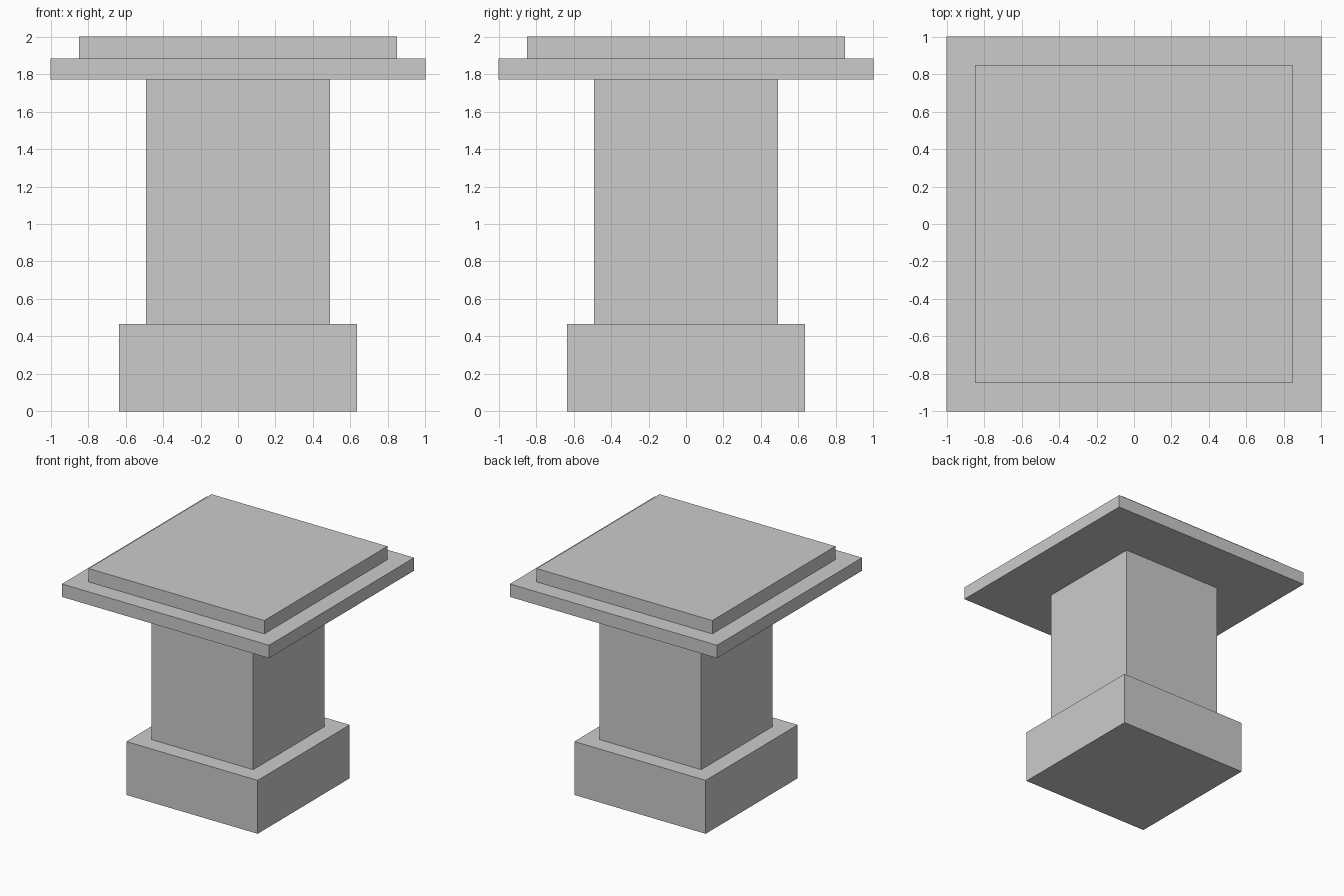
import bpy

if "Cube" in bpy.data.objects:
    bpy.data.objects.remove(bpy.data.objects["Cube"])


def square_block(name, half, z0, z1):
    """Flat-faced square block centred on the z axis, from z0 to z1."""
    bpy.ops.mesh.primitive_cube_add(size=1, location=(0, 0, (z0 + z1) / 2))
    block = bpy.context.object
    block.name = name
    block.scale = (2 * half, 2 * half, z1 - z0)
    bpy.ops.object.transform_apply(location=False, rotation=False, scale=True)
    return block


# Pedestal stacked from the ground up: name, half width, height of each part
z = 0.0
for name, half, height in (
    ("base", 0.634, 0.466),
    ("shaft", 0.49, 1.304),
    ("cap_slab", 1.0, 0.113),
    ("top_plate", 0.848, 0.117),
):
    square_block(name, half, z, z + height)
    z += height
